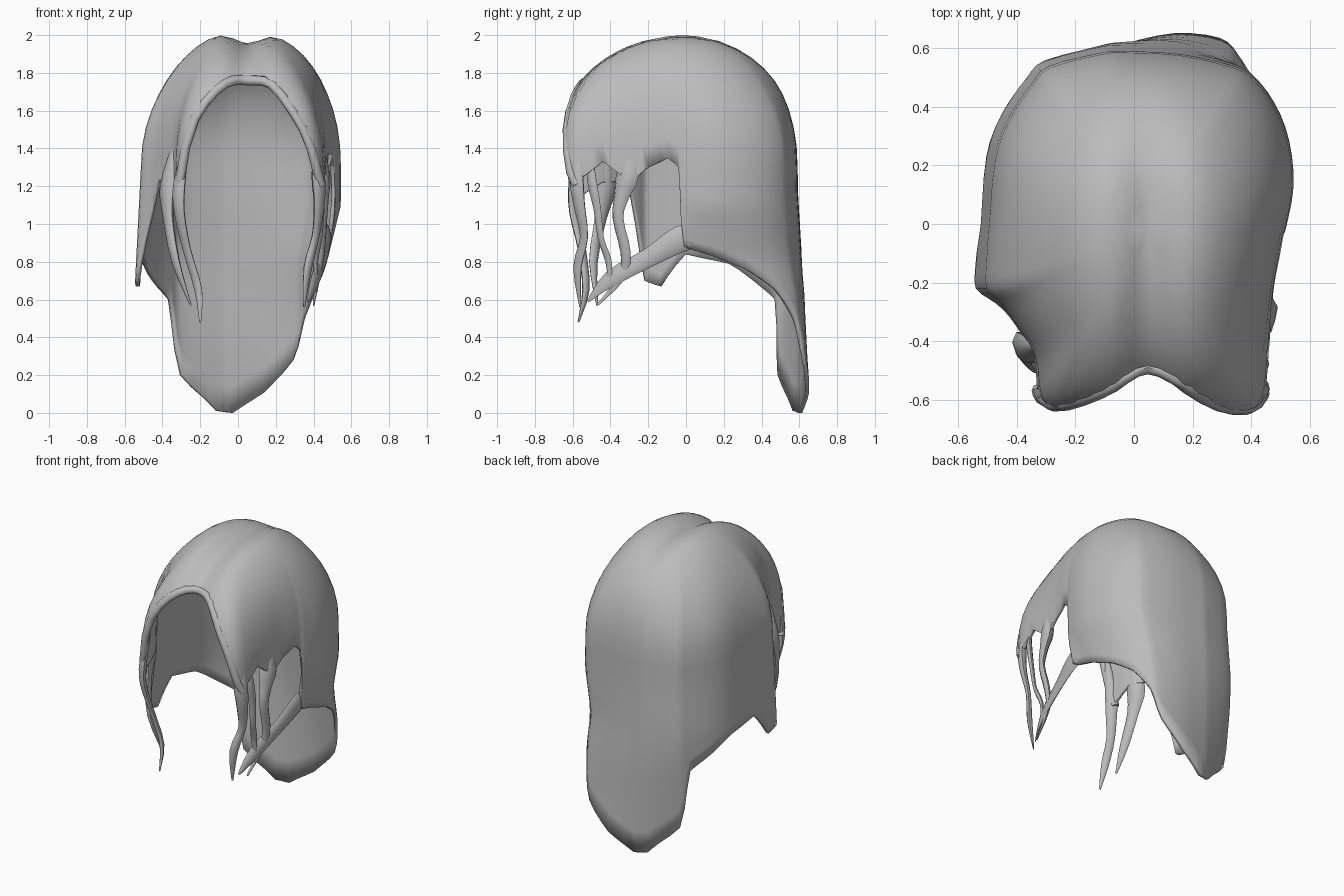
import bpy, bmesh, math
from mathutils import Vector

cube = bpy.data.objects.get("Cube")
if cube:
    bpy.data.objects.remove(cube)

mat = bpy.data.materials.new("hair_grey")
mat.use_nodes = True
grey = (0.5, 0.5, 0.5, 1)
mat.diffuse_color = grey
mat.node_tree.nodes["Principled BSDF"].inputs["Base Color"].default_value = grey

# Plan outline of the cap, front centre first, with the hem height at each point
OUTLINE = [
    (.05, -.58, 1.83), (.22, -.65, 1.74), (.36, -.66, 1.5), (.44, -.6, 1.2),
    (.46, -.44, 1.33), (.47, -.3, 1.22), (.48, -.2, 1.3), (.5, -.1, 1.35), (.51, -.04, 1.3),
    (.52, -.01, .88), (.545, .13, .83), (.53, .28, .76), (.48, .41, .66), (.41, .5, .5),
    (.34, .54, .28), (.16, .58, .11), (-.03, .59, 0), (-.11, .585, .01), (-.29, .54, .2),
    (-.35, .48, .6), (-.43, .36, .7), (-.48, .22, .79), (-.5, 0, .84), (-.51, -.13, .67),
    (-.51, -.22, .7), (-.46, -.27, 1.0), (-.42, -.32, 1.23), (-.34, -.45, 1.22),
    (-.32, -.59, 1.12), (-.25, -.65, 1.55), (-.1, -.64, 1.75)]
STEPS, DOME, SKIRT = 3, 12, 9
CX, CY, SHOULDER, RISE, ARC = .04, -.02, 1.3, .73, 1.1


def spline(a, b, c, d, t):
    return b + t / 2 * (c - a + t * (2 * a - 5 * b + 4 * c - d + t * (3 * (b - c) + d - a)))


def column(i):
    """Outline point and hem height at step i; the face opening has a smooth hem."""
    n = len(OUTLINE)
    k, t = i // STEPS % n, (i % STEPS) / STEPS
    near = [OUTLINE[(k + j) % n] for j in (-1, 0, 1, 2)]
    x, y, hem = (spline(*(p[m] for p in near), t) for m in range(3))
    if 2 < k < n - 3:
        hem = near[1][2] + t * (near[2][2] - near[1][2])
    return x, y, hem


def surface(px, py, length):
    """Point on the cap at an arc length down from the crown."""
    f, z = 1, SHOULDER + ARC - length
    if length < ARC:
        ang = length / ARC * math.pi / 2
        f, z = math.sin(ang), SHOULDER + RISE * max(0, math.cos(ang)) ** .91
    # the plan becomes a plain oval towards the crown, fuller over the brow
    turn = math.atan2((py - CY) / .62, (px - CX) / .51)
    blend = f ** 4
    dx = (px - CX) * blend + .51 * math.cos(turn) * (1 - blend)
    dy = (py - CY) * blend + .62 * math.sin(turn) * (1 - blend)
    x, y = CX + dx * f, CY + dy * f
    if y < CY:
        y += (y - CY) * .15 * (1 - f ** 8)
    # parting groove along the top
    fade = min(1, max(0, (z - 1.5) / .3)) * min(1, max(0, 1 - y / .5))
    z -= .075 * math.exp(-((x - .05) / .1) ** 2) * fade
    # lower sides: left draws in, right flares
    if x > 0:
        x -= .45 * x * min(.3, max(0, 1.1 - z)) * min(1, max(0, (y + .1) / .15))
    else:
        x += .1 * x * min(.6, max(0, 1.3 - z))
    # the tail leans back and twists
    if y > 0:
        back = min(1, y / .3)
        y += back * (min(.035, .06 * max(0, 1.2 - z)) + .36 * x * max(0, .85 - z))
    return Vector((x, y, z))


def arc_length(hem):
    if hem < SHOULDER:
        return ARC + SHOULDER - hem
    return ARC * math.acos(((hem - SHOULDER) / RISE) ** (1 / .91)) / (math.pi / 2)


def finish(name, bm):
    bmesh.ops.recalc_face_normals(bm, faces=bm.faces)
    mesh = bpy.data.meshes.new(name)
    bm.to_mesh(mesh)
    bm.free()
    mesh.materials.append(mat)
    ob = bpy.data.objects.new(name, mesh)
    bpy.context.collection.objects.link(ob)
    bpy.ops.object.select_all(action='DESELECT')
    ob.select_set(True)
    bpy.context.view_layer.objects.active = ob
    bpy.ops.object.shade_smooth_by_angle(angle=math.radians(50))
    return ob


# Cap with the long back tail
bm = bmesh.new()
cols = []
count = len(OUTLINE) * STEPS
for i in range(count):
    px, py, hem = column(i)
    total = arc_length(hem)
    top = min(ARC, total)
    lengths = [top * j / DOME for j in range(DOME + 1)]
    lengths += [top + (total - top) * j / SKIRT for j in range(1, SKIRT + 1)]
    cols.append([bm.verts.new(surface(px, py, s)) for s in lengths])
rim = [cols[i][-1].co.copy() for i in range(-3 * STEPS, 3 * STEPS + 1)]
for i in range(count):
    a, b = cols[i], cols[(i + 1) % count]
    for j in range(DOME + SKIRT):
        bm.faces.new((a[j], a[j + 1], b[j + 1], b[j]))
bmesh.ops.remove_doubles(bm, verts=bm.verts, dist=.0005)
cap = finish("hair_cap", bm)
shell = cap.modifiers.new("thickness", 'SOLIDIFY')
shell.thickness = .022
shell.offset = -1


# Tapered locks: each path point is x, y, z, half width
def lock(name, path, flat=.6, sides=8, smooth=3):
    bm = bmesh.new()
    pts = [Vector(p) for p in path]
    fine = []
    for k in range(len(pts) - 1):
        near = [pts[min(max(k + j, 0), len(pts) - 1)] for j in (-1, 0, 1, 2)]
        fine += [spline(*near, s / smooth) for s in range(smooth)]
    fine.append(pts[-1])
    rings = []
    for k, p in enumerate(fine):
        along = (fine[min(k + 1, len(fine) - 1)] - fine[max(k - 1, 0)]).to_3d().normalized()
        out = Vector((p.x - CX, p.y * .6, 0)).normalized()
        wide = along.cross(out).normalized()
        thick = wide.cross(along)
        ring = []
        for m in range(sides):
            g = 2 * math.pi * m / sides
            ring.append(bm.verts.new(p.to_3d() + wide * (p.w * math.cos(g))
                                     + thick * (p.w * flat * math.sin(g))))
        rings.append(ring)
    for a, b in zip(rings, rings[1:]):
        for m in range(sides):
            n = (m + 1) % sides
            bm.faces.new((a[m], a[n], b[n], b[m]))
    bm.faces.new(rings[0])
    bm.faces.new(rings[-1])
    return finish(name, bm)


lock("face_rim", [(p.x, p.y + .02, p.z + .005, .026) for p in rim], flat=.9, smooth=1)
lock("left_front_strand", [(.41, -.57, 1.42, .015), (.425, -.58, 1.25, .045), (.43, -.565, 1.1, .037),
                           (.41, -.54, .93, .026), (.37, -.575, .77, .028), (.35, -.56, .56, .006)])
lock("left_middle_strand", [(.42, -.51, 1.4, .01), (.435, -.5, 1.24, .03), (.44, -.47, 1.08, .024),
                            (.43, -.45, .92, .02), (.41, -.41, .8, .02), (.42, -.4, .64, .006)])
lock("left_rear_strand", [(.435, -.31, 1.42, .02), (.445, -.31, 1.26, .065), (.45, -.34, 1.15, .045),
                          (.45, -.36, 1.03, .032), (.44, -.32, .85, .03), (.42, -.34, .72, .022),
                          (.4, -.47, .57, .006)])
lock("left_swept_lock", [(.465, .08, .94, .06), (.472, -.03, .92, .07), (.45, -.2, .82, .05),
                         (.41, -.4, .71, .045), (.37, -.52, .59, .008)], flat=.3)
lock("right_front_strand", [(-.27, -.58, 1.42, .015), (-.31, -.59, 1.22, .04), (-.31, -.59, 1.06, .035),
                            (-.27, -.55, .86, .027), (-.21, -.53, .65, .025), (-.2, -.57, .48, .006)])
lock("right_rear_strand", [(-.34, -.42, 1.4, .02), (-.37, -.42, 1.2, .06), (-.37, -.45, 1.04, .038),
                           (-.33, -.49, .8, .028), (-.25, -.47, .57, .006)])
